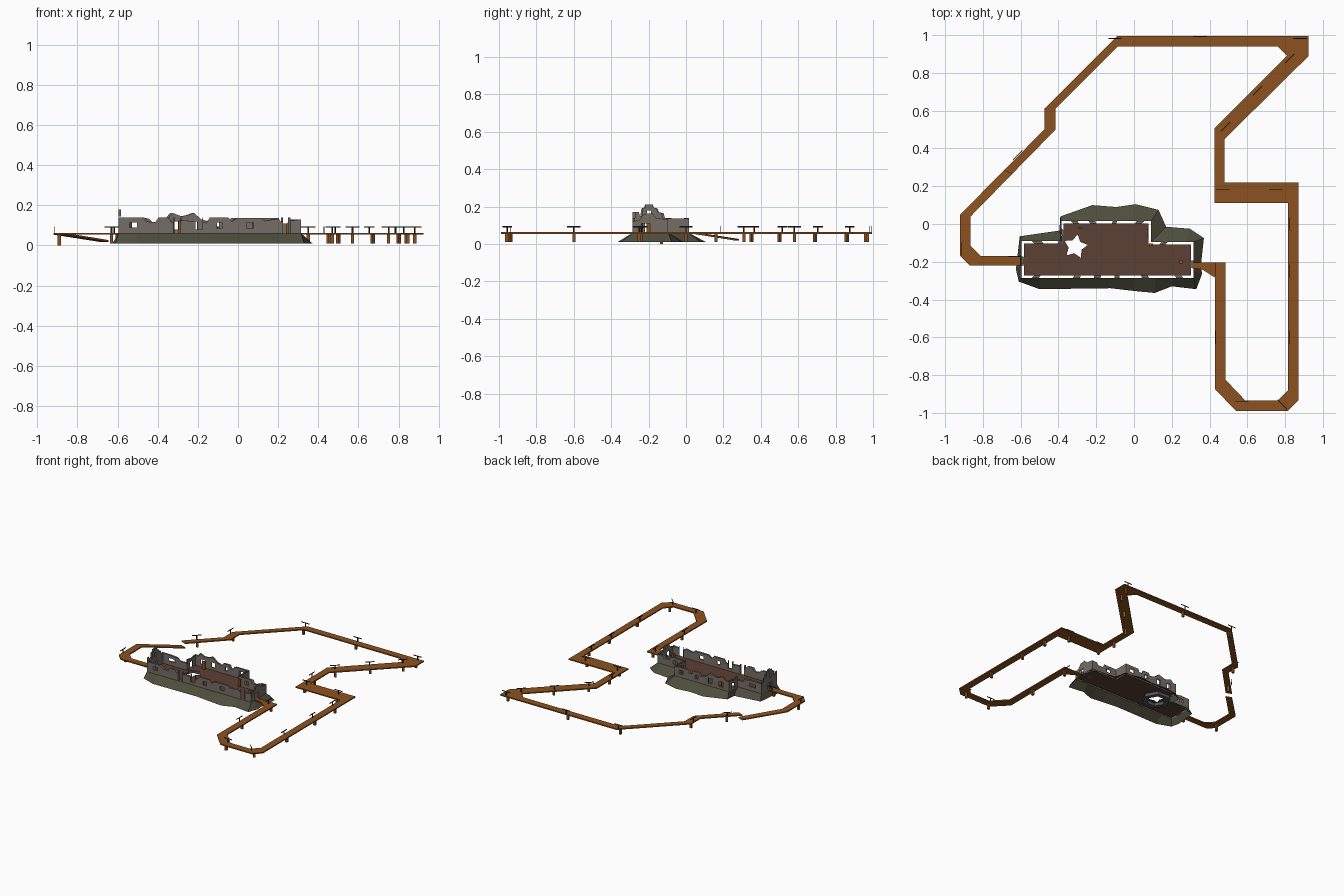
import bpy, bmesh, math
from mathutils import Vector

if "Cube" in bpy.data.objects:
    bpy.data.objects.remove(bpy.data.objects["Cube"])


def mat(name, col):
    m = bpy.data.materials.new(name)
    m.diffuse_color = (*col, 1)
    m.use_nodes = True
    m.node_tree.nodes["Principled BSDF"].inputs["Base Color"].default_value = m.diffuse_color
    return m


PLANK = mat("plank_brown", (0.262, 0.085, 0.014))
FLOOR = mat("floor_brown", (0.107, 0.051, 0.032))
ROCK = mat("mossy_rock", (0.075, 0.075, 0.047))
STONE = mat("grey_stone", (0.18, 0.155, 0.133))
IRON = mat("dark_timber", (0.02, 0.012, 0.007))
SLATE = mat("slate", (0.08, 0.09, 0.11))


def make(name, bm, material, fix=True):
    if fix:
        bmesh.ops.recalc_face_normals(bm, faces=bm.faces[:])
    me = bpy.data.meshes.new(name)
    bm.to_mesh(me)
    bm.free()
    me.materials.append(material)
    ob = bpy.data.objects.new(name, me)
    bpy.context.collection.objects.link(ob)
    return ob


def quad(bm, *pts):
    return bm.faces.new([bm.verts.new(p) for p in pts])


def box(bm, c, size, ang=0.0):
    r = bmesh.ops.create_cube(bm, size=1)["verts"]
    ca, sa = math.cos(ang), math.sin(ang)
    for v in r:
        x, y, z = (v.co[i] * size[i] for i in range(3))
        v.co = (c[0] + x * ca - y * sa, c[1] + x * sa + y * ca, c[2] + z)


# Plank walkway: strips of (outer x, outer y, inner x, inner y, z)
def walkway(name, pairs, thick=0.009):
    bm = bmesh.new()
    rings = []
    for ox, oy, ix, iy, z in pairs:
        rings.append([bm.verts.new(p) for p in ((ox, oy, z), (ix, iy, z), (ix, iy, z - thick), (ox, oy, z - thick))])
    for a, b in zip(rings, rings[1:]):
        for i in range(4):
            j = (i + 1) % 4
            bm.faces.new((a[i], a[j], b[j], b[i]))
    bm.faces.new(rings[0])
    bm.faces.new(rings[-1])
    make(name, bm, PLANK)


D = 0.063
walkway("main_walkway", [(*p, D) for p in (
    (-.69, .283, -.645, .265), (-.475, .50, -.415, .50), (-.475, .61, -.415, .61),
    (-.09, .995, -.085, .94), (.925, .995, .76, .94), (.925, .89, .81, .89),
    (.48, .45, .425, .505), (.48, .22, .425, .11), (.87, .22, .815, .11),
    (.87, -.935, .815, -.88), (.815, -.99, .76, -.935), (.54, -.99, .59, -.935),
    (.43, -.875, .485, -.825), (.43, -.285, .485, -.205), (.36, -.24, .34, -.205),
    (.31, -.235, .31, -.205))])
walkway("left_walkway", [(*p, D) for p in (
    (-.60, -.22, -.60, -.17), (-.87, -.22, -.81, -.17), (-.92, -.17, -.865, -.115),
    (-.92, .05, -.865, .04))])
walkway("fallen_walkway", [(-.92, .05, -.865, .04, D), (-.69, .283, -.645, .265, 0.027)])

# Posts under the walkway, with a thin railing cross beside each: x, y, direction
SPOTS = [(-.63, -.195, 0), (-.89, -.13, 90), (-.60, .35, 45), (-.45, .58, 90), (-.10, .96, 0),
         (.35, .97, 0), (.88, .96, 0), (.84, .86, 45), (.67, .69, 45), (.50, .50, 45),
         (.45, .31, 90), (.47, .16, 0), (.75, .16, 0), (.845, .0, 90), (.845, -.25, 90),
         (.845, -.60, 90), (.80, -.94, 135), (.57, -.96, 0), (.455, -.60, 90), (.455, -.24, 90)]
posts, rails = bmesh.new(), bmesh.new()
for x, y, deg in SPOTS:
    a = math.radians(deg)
    low = 0.0 if (x, y) == (-.89, -.13) else 0.01
    box(posts, (x, y, (low + 0.056) / 2), (.016, .016, .056 - low), a)
    ex, ey = x - math.sin(a) * .022, y + math.cos(a) * .022
    box(rails, (ex, ey, .078), (.008, .003, .034), a)
    box(rails, (ex, ey, .092), (.07, .003, .006), a)
make("walkway_posts", posts, PLANK)
make("railing_crosses", rails, IRON)

# Rock base: sloping shell, each row is bottom x, y then top x, y
FOOT = [(-.595, -.285), (.315, -.285), (.315, -.095), (.09, -.095),
        (.09, .015), (-.385, .015), (-.385, -.09), (-.595, -.09)]
SLOPE = [(-.61, -.305, -.595, -.285), (-.5, -.345, -.5, -.285), (-.125, -.34, -.125, -.285),
         (.005, -.355, 0, -.285), (.11, -.365, .11, -.285), (.20, -.33, .20, -.285),
         (.33, -.345, .315, -.285), (.36, -.265, .315, -.25), (.355, -.21, .315, -.2),
         (.37, -.075, .315, -.095), (.295, -.025, .28, -.095), (.17, -.015, .09, -.095),
         (.13, .075, .09, .015), (.01, .105, .01, .015), (-.095, .09, -.095, .015),
         (-.22, .10, -.22, .015), (-.39, .04, -.385, .015), (-.395, -.035, -.385, -.09),
         (-.605, -.065, -.595, -.09), (-.625, -.24, -.595, -.22)]
bm = bmesh.new()
lo = [bm.verts.new((a, b, .011)) for a, b, c, d in SLOPE]
hi = [bm.verts.new((c, d, .06)) for a, b, c, d in SLOPE]
for i in range(len(lo)):
    j = (i + 1) % len(lo)
    bm.faces.new((lo[i], lo[j], hi[j], hi[i]))
make("rock_base", bm, ROCK)

# Inner outline of the hollow walls
T = 0.013
INNER = []
for i, p in enumerate(FOOT):
    p = Vector(p)
    e0 = (p - Vector(FOOT[i - 1])).normalized()
    e1 = (Vector(FOOT[(i + 1) % 8]) - p).normalized()
    INNER.append(p + T * (Vector((-e0.y, e0.x)) + Vector((-e1.y, e1.x))))

# Floor with a broken star-shaped hole
bm = bmesh.new()
star = []
for k in range(10):
    a = math.radians(80 + 36 * k)
    r = .066 if k % 2 == 0 else .036
    star.append((-.31 + r * math.cos(a), -.12 + r * math.sin(a)))
edges = []
for loop in (INNER, star):
    vs = [bm.verts.new((p[0], p[1], .06)) for p in loop]
    edges += [bm.edges.new((vs[i], vs[i - 1])) for i in range(len(vs))]
bmesh.ops.triangle_fill(bm, edges=edges, use_beauty=True, normal=(0, 0, 1))
make("floor", bm, FLOOR)

# Six-sided ring below the hole
bm = bmesh.new()
ring = []
for k in range(6):
    a = math.radians(60 * k)
    ring.append([bm.verts.new((-.31 + r * math.cos(a), -.12 + r * math.sin(a), z))
                 for r, z in ((.105, .055), (.105, .03), (.07, .03), (.07, .055))])
for k in range(6):
    a, b = ring[k - 1], ring[k]
    for i in range(4):
        j = (i + 1) % 4
        bm.faces.new((a[i], a[j], b[j], b[i]))
make("pit_ring", bm, SLATE)


# Ruined wall: two sheets following a broken top line, with cut openings
def wall(name, i, prof, holes=()):
    bm = bmesh.new()
    j = (i + 1) % 8
    sides = [(Vector(FOOT[i]), Vector(FOOT[j])), (INNER[i], INNER[j])]

    def pt(s, t, z):
        p = sides[s][0].lerp(sides[s][1], t)
        return (p.x, p.y, z)

    def top(t):
        for (a, za), (b, zb) in zip(prof, prof[1:]):
            if a <= t <= b:
                return za + (zb - za) * (t - a) / (b - a)

    ts = sorted({p[0] for p in prof} | {h[0] for h in holes} | {h[1] for h in holes})
    for a, b in zip(ts, ts[1:]):
        spans = [(.06, .06, top(a), top(b))]
        for h0, h1, z0, z1 in holes:
            if h0 <= a and b <= h1:
                spans = [(.06, .06, z0, z0), (z1, z1, max(z1, top(a)), max(z1, top(b)))]
        for la, lb, ha, hb in spans:
            if ha - la < 1e-4 and hb - lb < 1e-4:
                continue
            quad(bm, pt(0, a, la), pt(0, b, lb), pt(0, b, hb), pt(0, a, ha))
            quad(bm, pt(1, b, lb), pt(1, a, la), pt(1, a, ha), pt(1, b, hb))
    # opening frames
    for a, b, z0, z1 in holes:
        for (t0, y0), (t1, y1) in (((a, z0), (b, z0)), ((b, z0), (b, z1)), ((a, z1), (a, z0))):
            quad(bm, pt(0, t0, y0), pt(0, t1, y1), pt(1, t1, y1), pt(1, t0, y0))
    make(name, bm, STONE, False)


wall("front_wall", 0, [(0, .14), (.13, .14), (.15, .12), (.2, .115), (.22, .14), (.27, .14), (.29, .115),
                       (.36, .125), (.48, .113), (.5, .14), (.6, .14), (.62, .12), (.65, .138),
                       (.78, .138), (.8, .122), (.87, .133), (.89, .118), (1, .13)],
     [(.06, .1, .09, .115), (.3, .34, .06, .14), (.42, .46, .08, .14), (.54, .57, .085, .115),
      (.7, .74, .085, .115), (.9, .94, .06, .14)])
wall("right_end_wall", 1, [(0, .12), (.2, .13), (.3, .16), (.55, .165), (.65, .14), (1, .13)],
     [(.25, .48, .06, .11)])
wall("back_right_wall", 2, [(0, .13), (.2, .13), (.25, .11), (.45, .11), (.5, .137), (1, .137)],
     [(.6, .75, .085, .115)])
wall("right_step_wall", 3, [(0, .137), (1, .137)])
wall("back_wall", 4, [(0, .138), (.25, .138), (.27, .112), (.32, .115), (.34, .14), (.46, .14), (.48, .118),
                      (.58, .13), (.66, .163), (.74, .15), (.8, .145), (.9, .163), (.94, .14), (1, .14)],
     [(.08, .16, .085, .115), (.38, .43, .085, .115), (.62, .69, .08, .12), (.82, .89, .08, .12)])
wall("left_step_wall", 5, [(0, .14), (.5, .13), (1, .14)], [(.35, .65, .06, .11)])
wall("back_left_wall", 6, [(0, .115), (.25, .115), (.35, .135), (.6, .14), (1, .14)],
     [(.5, .75, .09, .115)])
wall("left_end_wall", 7, [(0, .14), (.12, .14), (.15, .165), (.28, .17), (.32, .19), (.42, .195), (.45, .212),
                          (.66, .212), (.69, .195), (.76, .19), (.79, .15), (.85, .15), (.88, .17), (1, .17)],
     [(.42, .68, .06, .11), (.5, .62, .145, .18)])

# Timber pillars and doors left inside
bm = bmesh.new()
for x, y, sx, sy, h in ((.075, -.05, .006, .05, .055), (-.285, -.02, .025, .006, .065),
                        (.25, -.2, .02, .02, .05), (.09, -.11, .02, .012, .06)):
    box(bm, (x, y, .06 + h / 2), (sx, sy, h))
make("inner_timbers", bm, PLANK)
